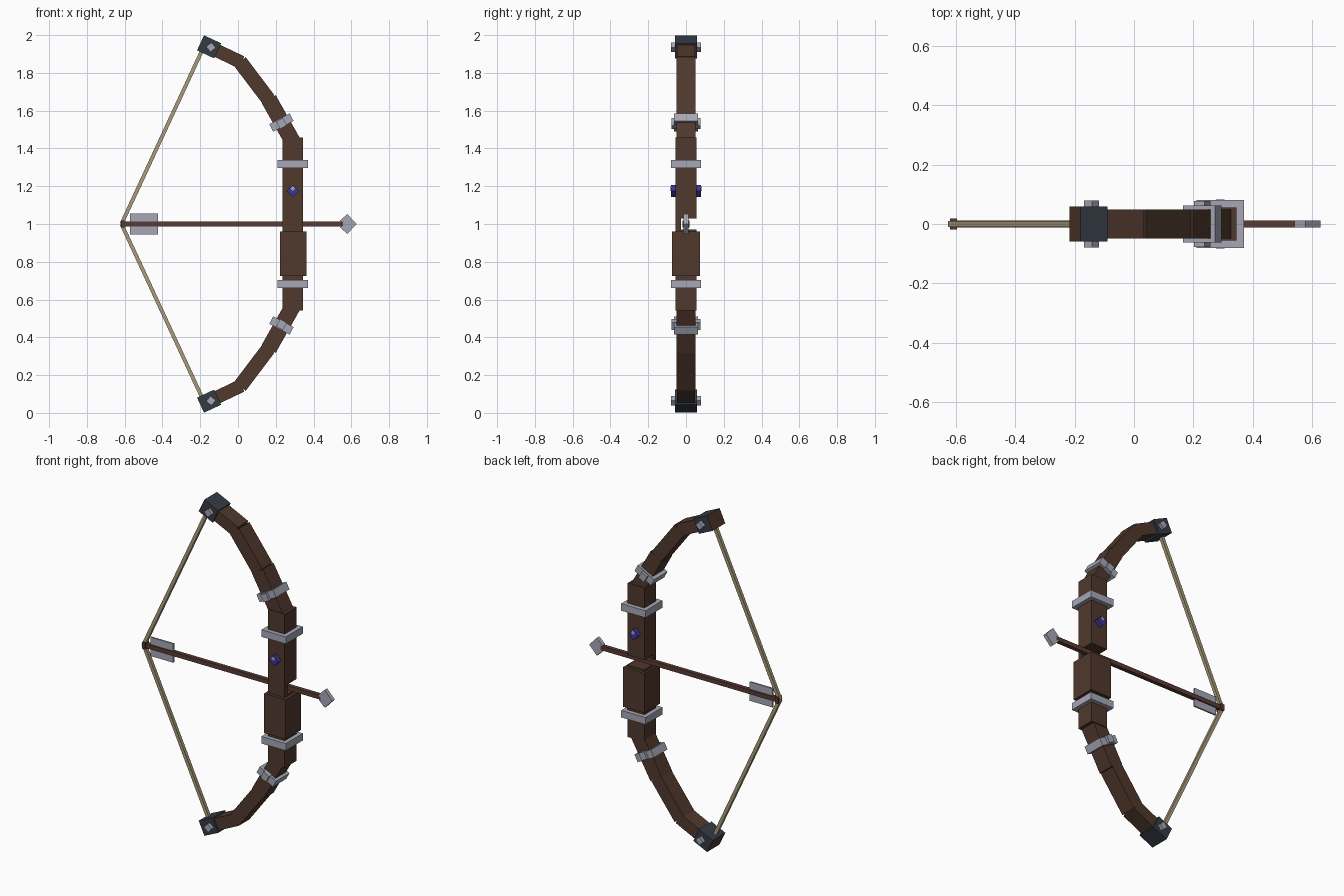
import bpy, bmesh, math
from mathutils import Vector, Matrix

if "Cube" in bpy.data.objects:
    bpy.data.objects.remove(bpy.data.objects["Cube"])


def material(name, rgb):
    m = bpy.data.materials.new(name)
    m.diffuse_color = (*rgb, 1)
    m.use_nodes = True
    m.node_tree.nodes["Principled BSDF"].inputs["Base Color"].default_value = m.diffuse_color
    return m


WOOD = material("dark_wood", (0.080, 0.040, 0.026))
SHAFT = material("reddish_wood", (0.105, 0.044, 0.034))
STEEL = material("pale_steel", (0.38, 0.39, 0.46))
IRON = material("dark_iron", (0.036, 0.044, 0.060))
CORD = material("cord", (0.40, 0.33, 0.20))
BLUE = material("blue_gem", (0.045, 0.035, 0.33))


def finish(name, bm, mats):
    bmesh.ops.recalc_face_normals(bm, faces=bm.faces[:])
    me = bpy.data.meshes.new(name)
    bm.to_mesh(me)
    bm.free()
    for m in mats:
        me.materials.append(m)
    ob = bpy.data.objects.new(name, me)
    bpy.context.collection.objects.link(ob)
    return ob


def box(name, center, size, mat, tilt=0.0, end_mat=None):
    """Box tilted in the x-z plane; end_mat colours its local -x face."""
    bm = bmesh.new()
    bmesh.ops.create_cube(bm, size=1)
    bm.normal_update()
    if end_mat:
        for f in bm.faces:
            f.material_index = int(f.normal.x < -0.9)
    bm.transform(Matrix.Translation(center)
                 @ Matrix.Rotation(-math.radians(tilt), 4, 'Y')
                 @ Matrix.Diagonal((*size, 1)))
    return finish(name, bm, [mat, end_mat] if end_mat else [mat])


def bar(name, a, b, width, depth, mat):
    """Straight bar between two x-z points."""
    (x0, z0), (x1, z1) = a, b
    return box(name, ((x0 + x1) / 2, 0, (z0 + z1) / 2),
               (math.hypot(x1 - x0, z1 - z0), depth, width), mat,
               math.degrees(math.atan2(z1 - z0, x1 - x0)))


def plate(name, outline, y0, y1, mat):
    """Flat x-z outline extruded along y."""
    bm = bmesh.new()
    face = bm.faces.new([bm.verts.new((x, y0, z)) for x, z in outline])
    ext = bmesh.ops.extrude_face_region(bm, geom=[face])
    vs = [v for v in ext["geom"] if isinstance(v, bmesh.types.BMVert)]
    bmesh.ops.translate(bm, vec=(0, y1 - y0, 0), verts=vs)
    return finish(name, bm, [mat])


# Limbs, bands, caps and string, mirrored about z = 1
for side, s in (("upper", 1), ("lower", -1)):
    def P(x, z):
        return (x, 1 + s * z)

    box(side + "_riser", (0.29, 0, 1 + s * 0.243), (0.11, 0.11, 0.428), WOOD)
    bar(side + "_limb_root", P(0.293, 0.43), P(0.162, 0.662), 0.085, 0.099, WOOD)
    bar(side + "_limb_middle", P(0.162, 0.659), P(0.01, 0.86), 0.077, 0.098, WOOD)
    bar(side + "_limb_end", P(0.018, 0.856), P(-0.15, 0.936), 0.070, 0.097, WOOD)
    box(side + "_tip_cap", (-0.153, 0, 1 + s * 0.938), (0.10, 0.118, 0.088),
        IRON, -25 * s, WOOD)
    box(side + "_tip_stud", (-0.143, 0, 1 + s * 0.936), (0.036, 0.158, 0.036),
        STEEL, 45 - 5 * s)
    box(side + "_riser_band", (0.29, 0, 1 + s * 0.317), (0.16, 0.16, 0.042), STEEL)
    box(side + "_limb_band", (0.23, 0, 1 + s * 0.537), (0.122, 0.126, 0.045),
        STEEL, 28 * s)
    box(side + "_limb_band_bolt", (0.23, 0, 1 + s * 0.532), (0.04, 0.156, 0.044),
        STEEL, 28 * s)
    bar(side + "_string", P(-0.617, 0), P(-0.185, 0.93), 0.020, 0.020, CORD)

# Grip, and the side wall that joins the riser halves beside the arrow shelf
box("grip", (0.2925, 0, 0.842), (0.141, 0.146, 0.235), WOOD)
box("arrow_shelf_wall", (0.29, -0.041, 1.0), (0.11, 0.028, 0.07), WOOD)

# Gem on both faces of the riser
for side, s in (("front", -1), ("back", 1)):
    box(side + "_gem", (0.29, s * 0.066, 1.175), (0.046, 0.028, 0.046), BLUE, 45)
    box(side + "_gem_glint", (0.29, s * 0.080, 1.188), (0.020, 0.006, 0.020),
        STEEL, 45)

# Arrow
box("arrow_shaft", (-0.03, 0, 1.0), (1.17, 0.024, 0.026), SHAFT)
box("arrow_nock", (-0.608, 0, 1.0), (0.022, 0.038, 0.038), SHAFT)
for side, s in (("upper", 1), ("lower", -1)):
    box(side + "_fletching", (-0.4975, 0, 1 + s * 0.033), (0.15, 0.010, 0.046), STEEL)
plate("arrow_head", [(0.54, 0.983), (0.578, 0.947), (0.628, 1.0),
                     (0.578, 1.053), (0.54, 1.017)], -0.012, 0.012, STEEL)
